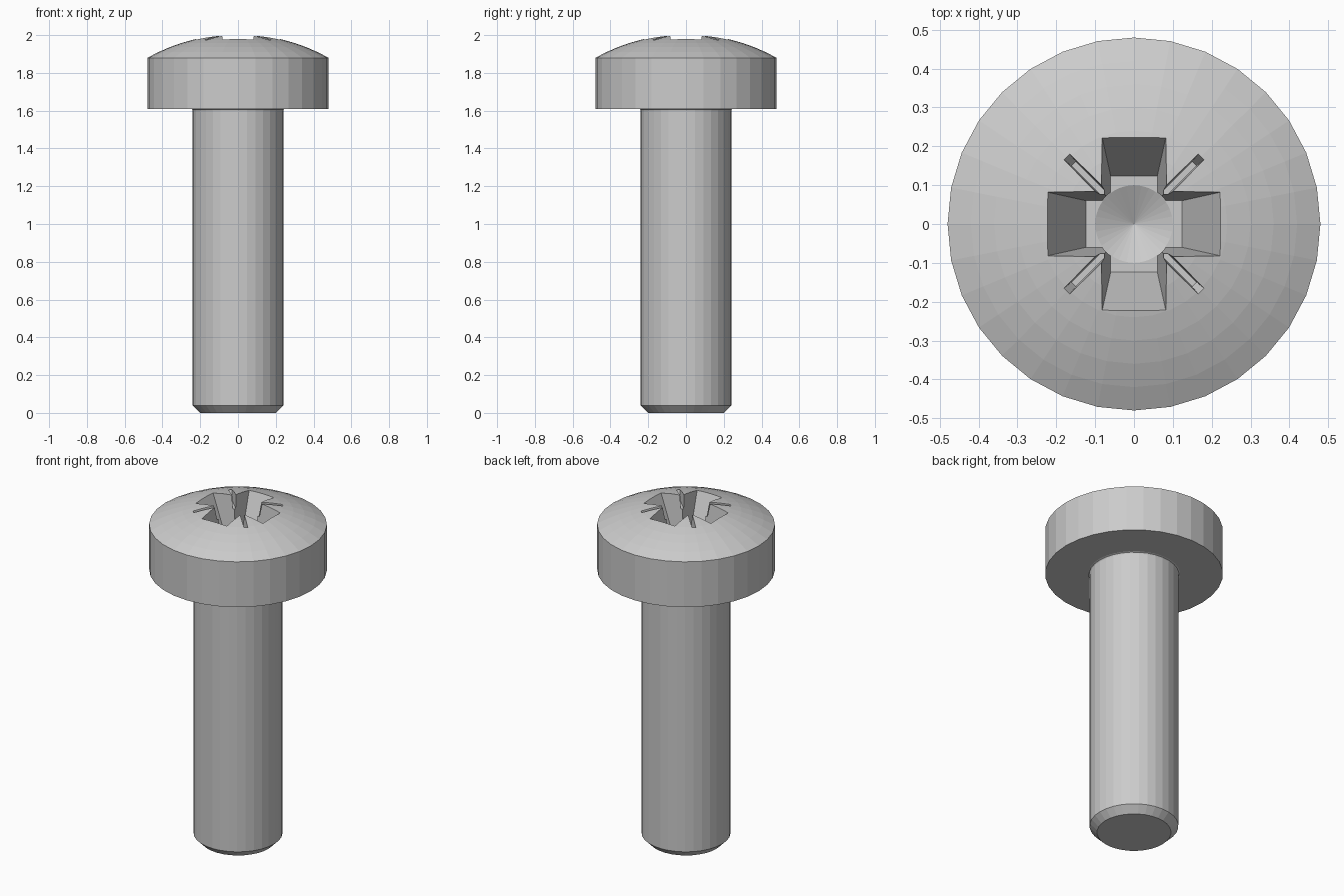
import bpy, bmesh, math

if "Cube" in bpy.data.objects:
    bpy.data.objects.remove(bpy.data.objects["Cube"])

SIDES = 32
FLOOR = 1.75   # recess floor height
TOP = 2.03     # cutters reach just above the dome


def mesh_object(name, bm):
    bmesh.ops.recalc_face_normals(bm, faces=bm.faces)
    mesh = bpy.data.meshes.new(name)
    bm.to_mesh(mesh)
    bm.free()
    ob = bpy.data.objects.new(name, mesh)
    bpy.context.collection.objects.link(ob)
    return ob


def lathe(name, profile):
    """Revolve (radius, height) points; first and last lie on the axis."""
    bm = bmesh.new()
    rings = []
    for r, z in profile:
        if r == 0:
            rings.append([bm.verts.new((0, 0, z))] * SIDES)
        else:
            rings.append([bm.verts.new((r * math.cos(2 * math.pi * i / SIDES),
                                        r * math.sin(2 * math.pi * i / SIDES), z))
                          for i in range(SIDES)])
    for a, b in zip(rings, rings[1:]):
        for i in range(SIDES):
            j = (i + 1) % SIDES
            bm.faces.new(list(dict.fromkeys((a[i], a[j], b[j], b[i]))))
    return mesh_object(name, bm)


def tapered_bar(name, z0, low, high, angle):
    """Bar through the axis, with half sizes low at z0 and high at TOP."""
    bm = bmesh.new()
    bmesh.ops.create_cube(bm, size=2)
    for v in bm.verts:
        (hx, hy), z = (high, TOP) if v.co.z > 0 else (low, z0)
        v.co = (v.co.x * hx, v.co.y * hy, z)
    ob = mesh_object(name, bm)
    ob.rotation_euler.z = math.radians(angle)
    return ob


# Shank with chamfered tip, small fillet, and domed head
R, APEX = 0.984, 2.005
fillet = [(0.25 - 0.01 * math.cos(t), 1.60 + 0.01 * math.sin(t))
          for t in (0, math.pi / 4, math.pi / 2)]
dome = [(r, APEX - R + math.sqrt(R * R - r * r))
        for r in (0.48 * (1 - k / 8) for k in range(9))]
screw = lathe("screw", [(0, 0), (0.2, 0), (0.24, 0.04)] + fillet + [(0.48, 1.61)] + dome)

# Cross recess, centre drill point, and diagonal marker slots
cutters = [tapered_bar(f"cross_cutter_{a}", FLOOR, (0.124, 0.06), (0.245, 0.087), a)
           for a in (0, 90)]
cutters.append(lathe("drill_point_cutter",
                     [(0, 1.70), (0.102, FLOOR + 0.001), (0.102, TOP - 0.01), (0, TOP - 0.01)]))
cutters += [tapered_bar(f"marker_cutter_{a}", 1.92, (0.22, 0.008), (0.27, 0.013), a)
            for a in (45, 135)]

bpy.context.view_layer.objects.active = screw
for c in cutters:
    mod = screw.modifiers.new(c.name, 'BOOLEAN')
    mod.operation = 'DIFFERENCE'
    mod.solver = 'EXACT'
    mod.object = c
    c.hide_render = True
    bpy.context.view_layer.update()
    bpy.ops.object.modifier_apply(modifier=mod.name)
for c in cutters:
    bpy.data.objects.remove(c, do_unlink=True)
